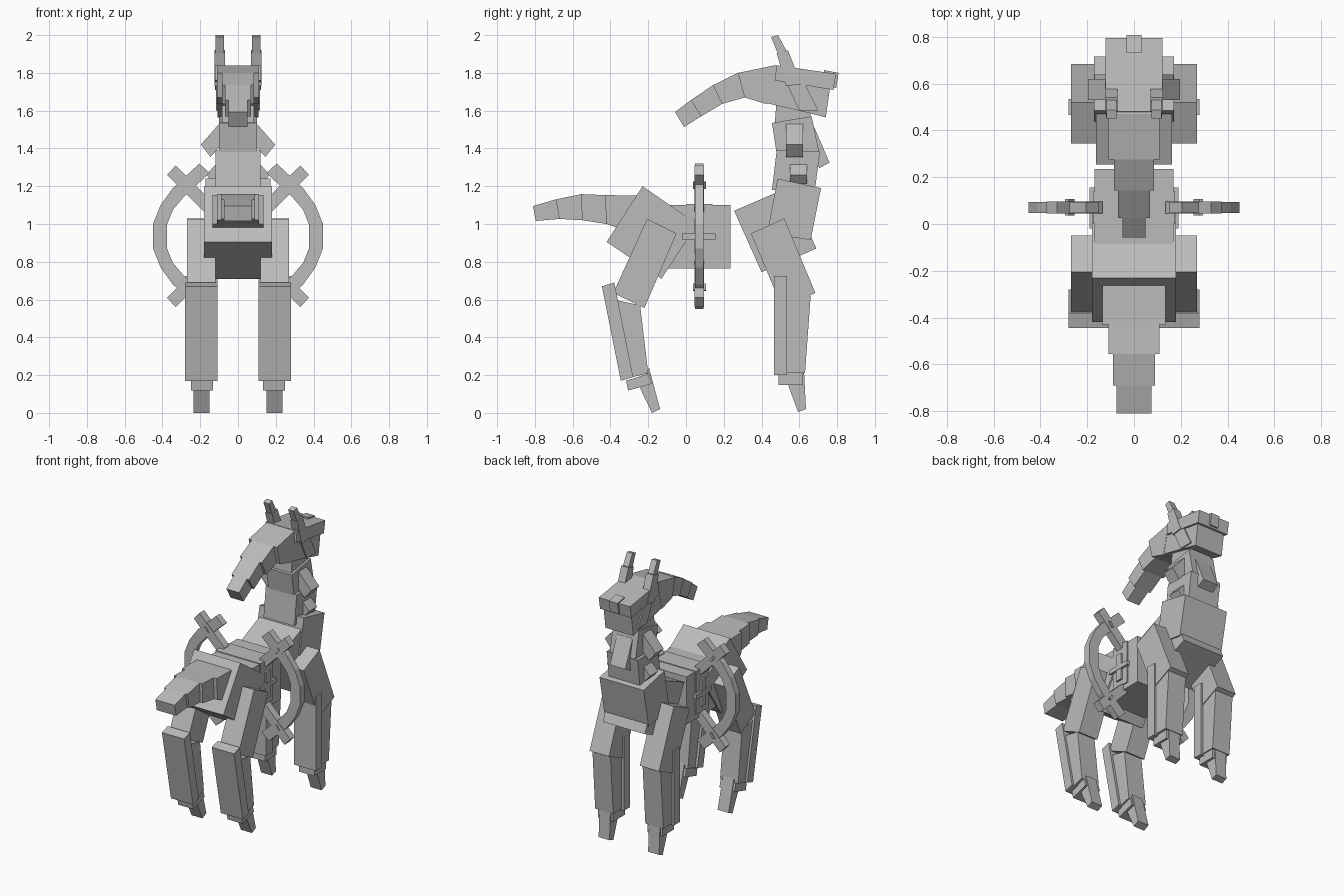
import bpy, bmesh

grey = bpy.data.materials.new("plain grey")
grey.diffuse_color = (0.5, 0.5, 0.5, 1)


def prism(name, pts, a, b, axis="x", mirror=False):
    """Extrude a profile from a to b. axis x: pts are (y, z); axis y: pts are (x, z)."""
    bm = bmesh.new()
    def place(p, d):
        return (d, p[0], p[1]) if axis == "x" else (p[0], d, p[1])
    lo = [bm.verts.new(place(p, a)) for p in pts]
    hi = [bm.verts.new(place(p, b)) for p in pts]
    bm.faces.new(lo)
    bm.faces.new(hi[::-1])
    n = len(pts)
    for i in range(n):
        bm.faces.new((lo[i], hi[i], hi[(i + 1) % n], lo[(i + 1) % n]))
    if mirror:
        geo = bmesh.ops.duplicate(bm, geom=bm.verts[:] + bm.edges[:] + bm.faces[:])["geom"]
        for v in geo:
            if isinstance(v, bmesh.types.BMVert):
                v.co.x = -v.co.x
    bmesh.ops.recalc_face_normals(bm, faces=bm.faces)
    me = bpy.data.meshes.new(name)
    bm.to_mesh(me)
    bm.free()
    me.materials.append(grey)
    ob = bpy.data.objects.new(name, me)
    bpy.context.collection.objects.link(ob)
    return ob


def centre(name, pts, w):
    return prism(name, pts, -w, w)


def pair(name, pts, a, b):
    return prism(name, pts, a, b, mirror=True)


def rect(a0, a1, b0, b1):
    return [(a0, b0), (a1, b0), (a1, b1), (a0, b1)]


def chain(name, top, bottom, widths):
    """Row of boxes that get narrower toward the tip."""
    for i, w in enumerate(widths):
        centre(f"{name}_{i + 1}", [top[i], top[i + 1], bottom[i + 1], bottom[i]], w)


# torso
centre("body", rect(-0.12, 0.235, 0.765, 1.10), 0.168)
centre("hips", [(-0.23, 1.20), (-0.42, 0.905), (-0.13, 0.71), (0.06, 1.0)], 0.18)
centre("chest", [(0.255, 1.07), (0.545, 1.195), (0.69, 0.87), (0.40, 0.745)], 0.163)
centre("neck_base", [(0.485, 1.24), (0.715, 1.19), (0.66, 0.915), (0.43, 0.95)], 0.172)
centre("back_band", rect(0.0, 0.14, 0.80, 1.105), 0.175)

# neck
centre("lower_neck", [(0.48, 1.39), (0.71, 1.385), (0.685, 1.20), (0.455, 1.18)], 0.12)
centre("upper_neck", [(0.455, 1.535), (0.665, 1.57), (0.705, 1.38), (0.485, 1.34)], 0.10)
centre("neck_top", [(0.48, 1.66), (0.66, 1.62), (0.66, 1.53), (0.47, 1.53)], 0.085)
centre("throat_plate", [(0.68, 1.51), (0.76, 1.325), (0.705, 1.295), (0.625, 1.50)], 0.06)
prism("upper_neck_flap", [(0.10, 1.53), (0.197, 1.42), (0.145, 1.355), (0.07, 1.44)],
      0.53, 0.62, "y", True)
prism("lower_neck_flap", [(0.11, 1.325), (0.168, 1.26), (0.13, 1.215), (0.08, 1.27)],
      0.55, 0.64, "y", True)

# head
centre("head", [(0.47, 1.84), (0.77, 1.775), (0.74, 1.565), (0.60, 1.60), (0.425, 1.64)], 0.108)
centre("brow", [(0.48, 1.84), (0.795, 1.795), (0.78, 1.71), (0.47, 1.76)], 0.122)
centre("nose", [(0.73, 1.815), (0.808, 1.80), (0.795, 1.72), (0.73, 1.73)], 0.033)
pair("cheek_strap", [(0.53, 1.75), (0.62, 1.76), (0.70, 1.60), (0.60, 1.60)], 0.09, 0.117)
pair("horn_tip", [(0.45, 1.99), (0.487, 2.0), (0.53, 1.92), (0.487, 1.90)], 0.075, 0.118)
pair("horn_base", [(0.48, 1.905), (0.54, 1.92), (0.61, 1.74), (0.53, 1.73)], 0.07, 0.125)

# swept crest behind the head, and tail
chain("crest",
      [(0.47, 1.84), (0.275, 1.80), (0.143, 1.735), (0.026, 1.656), (-0.058, 1.593)],
      [(0.425, 1.635), (0.31, 1.67), (0.19, 1.635), (0.08, 1.57), (-0.01, 1.513)],
      [0.11, 0.085, 0.068, 0.05])
chain("tail",
      [(-0.23, 1.15), (-0.43, 1.153), (-0.555, 1.158), (-0.69, 1.13), (-0.81, 1.095)],
      [(-0.31, 0.96), (-0.42, 1.0), (-0.55, 1.02), (-0.67, 1.027), (-0.795, 1.016)],
      [0.135, 0.11, 0.09, 0.075])

# hind legs
pair("hind_thigh", [(-0.206, 1.027), (-0.05, 0.95), (-0.22, 0.555), (-0.385, 0.635)], 0.12, 0.27)
pair("hind_shin", [(-0.385, 0.60), (-0.243, 0.57), (-0.20, 0.21), (-0.28, 0.19)], 0.125, 0.265)
pair("hind_shin_plate", [(-0.445, 0.67), (-0.38, 0.69), (-0.28, 0.19), (-0.345, 0.17)], 0.108, 0.28)
pair("hind_ankle", [(-0.317, 0.17), (-0.196, 0.21), (-0.18, 0.155), (-0.307, 0.118)], 0.133, 0.25)
pair("hind_toe", [(-0.243, 0.13), (-0.196, 0.24), (-0.137, 0.02), (-0.18, 0.0)], 0.15, 0.235)

# front legs
pair("front_thigh", [(0.344, 0.95), (0.52, 1.03), (0.685, 0.635), (0.51, 0.555)], 0.12, 0.27)
pair("front_shin", [(0.52, 0.60), (0.66, 0.62), (0.63, 0.21), (0.525, 0.21)], 0.125, 0.265)
pair("front_shin_plate", rect(0.467, 0.535, 0.20, 0.725), 0.108, 0.28)
pair("front_ankle", rect(0.49, 0.62, 0.148, 0.218), 0.133, 0.25)
pair("front_toe", [(0.54, 0.15), (0.625, 0.22), (0.635, 0.02), (0.593, 0.005)], 0.15, 0.235)

# side hoops, symmetric about z = MID
MID = 0.935
def flip(pts):
    return [(x, 2 * MID - z) for x, z in pts]

outer = [(0.205, 1.32), (0.345, 1.19), (0.41, 1.10), (0.45, 1.0)]
inner = [(0.15, 1.27), (0.29, 1.14), (0.345, 1.075), (0.375, 1.0)]
hoop = outer + flip(outer)[::-1] + flip(inner) + inner[::-1]
for i in range(7):
    o, n = outer + flip(outer)[::-1], inner + flip(inner)[::-1]
    prism(f"hoop_segment_{i + 1}", [o[i], o[i + 1], n[i + 1], n[i]], 0.047, 0.093, "y", True)

# crossing bars with pivot pins
bar = [(0.33, 1.31), (0.375, 1.26), (0.18, 1.065), (0.135, 1.115)]
pin = [(0.255, 1.19), (0.28, 1.225), (0.295, 1.22), (0.27, 1.185)]
for tag, f in (("upper", lambda p: p), ("lower", flip)):
    prism(tag + "_cross_bar", f(bar), 0.044, 0.096, "y", True)
    prism(tag + "_pivot_pin", f(pin), 0.037, 0.107, "y", True)

# cross-shaped mounts on the flanks
pair("mount_bar", rect(-0.02, 0.155, 0.918, 0.95), 0.16, 0.19)
pair("mount_post", rect(0.045, 0.093, 0.84, 1.03), 0.16, 0.188)
